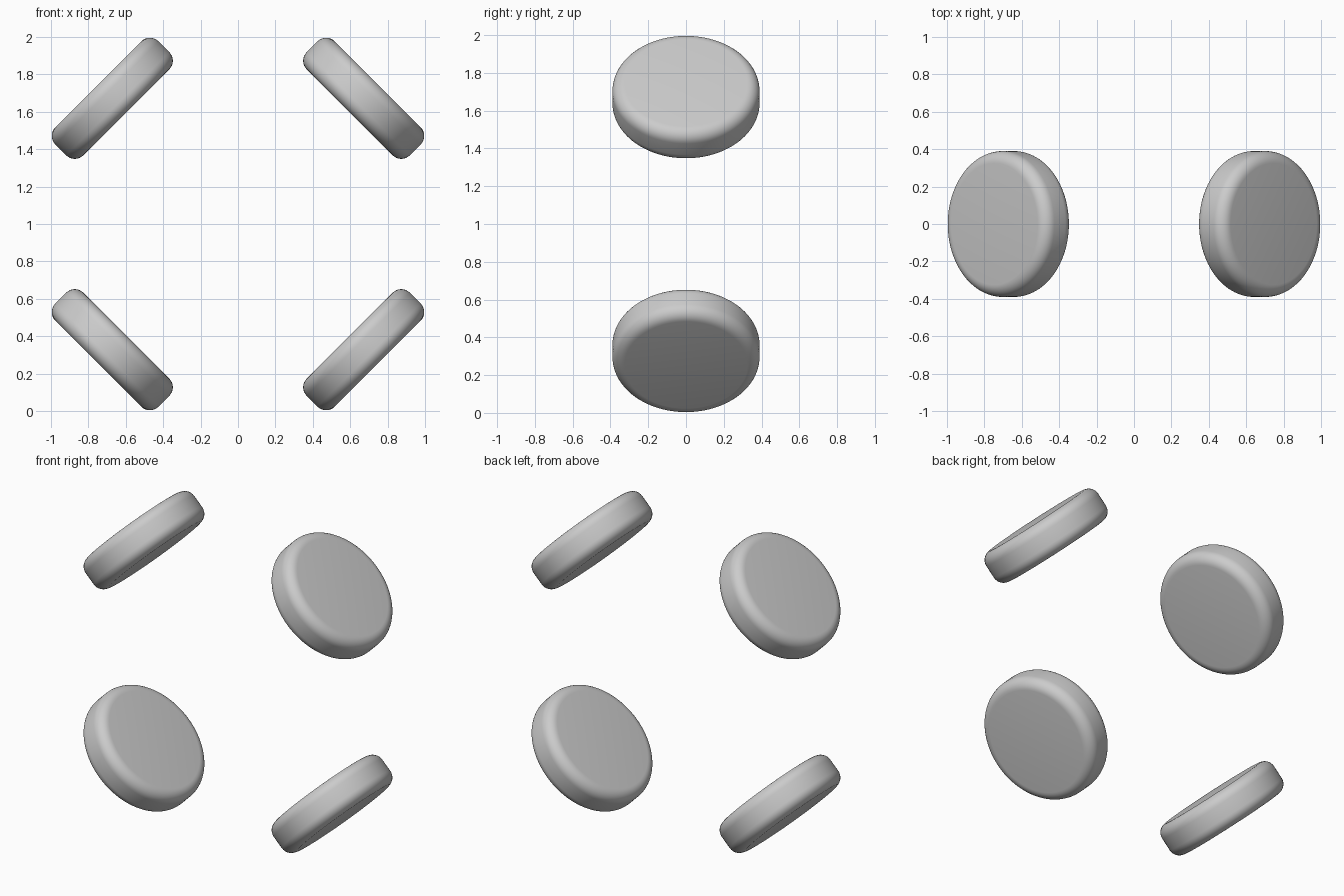
import bpy, bmesh, math
from mathutils import Matrix

if "Cube" in bpy.data.objects:
    bpy.data.objects.remove(bpy.data.objects["Cube"])

RADIUS, THICK, ROUND = 0.39, 0.212, 0.065
CENTRE_Z, OFFSET = 1.0, 0.672


def pad_mesh():
    # Flat round pad with rounded rims
    bm = bmesh.new()
    bmesh.ops.create_cone(bm, cap_ends=True, segments=96,
                          radius1=RADIUS, radius2=RADIUS, depth=THICK)
    rims = [e for e in bm.edges if abs(e.verts[0].co.z - e.verts[1].co.z) < 1e-5]
    bmesh.ops.bevel(bm, geom=rims, offset=ROUND, segments=8,
                    profile=0.5, affect='EDGES')
    for f in bm.faces:
        f.smooth = True
    me = bpy.data.meshes.new("round_pad")
    bm.to_mesh(me)
    bm.free()
    return me


# Four pads around the centre, each facing outward along a diagonal
mesh = pad_mesh()
names = ["upper_right_pad", "lower_right_pad", "lower_left_pad", "upper_left_pad"]
for i, name in enumerate(names):
    pad = bpy.data.objects.new(name, mesh)
    bpy.context.collection.objects.link(pad)
    pad.matrix_world = (Matrix.Translation((0, 0, CENTRE_Z))
                        @ Matrix.Rotation(math.radians(45 + 90 * i), 4, 'Y')
                        @ Matrix.Translation((0, 0, OFFSET * math.sqrt(2))))
